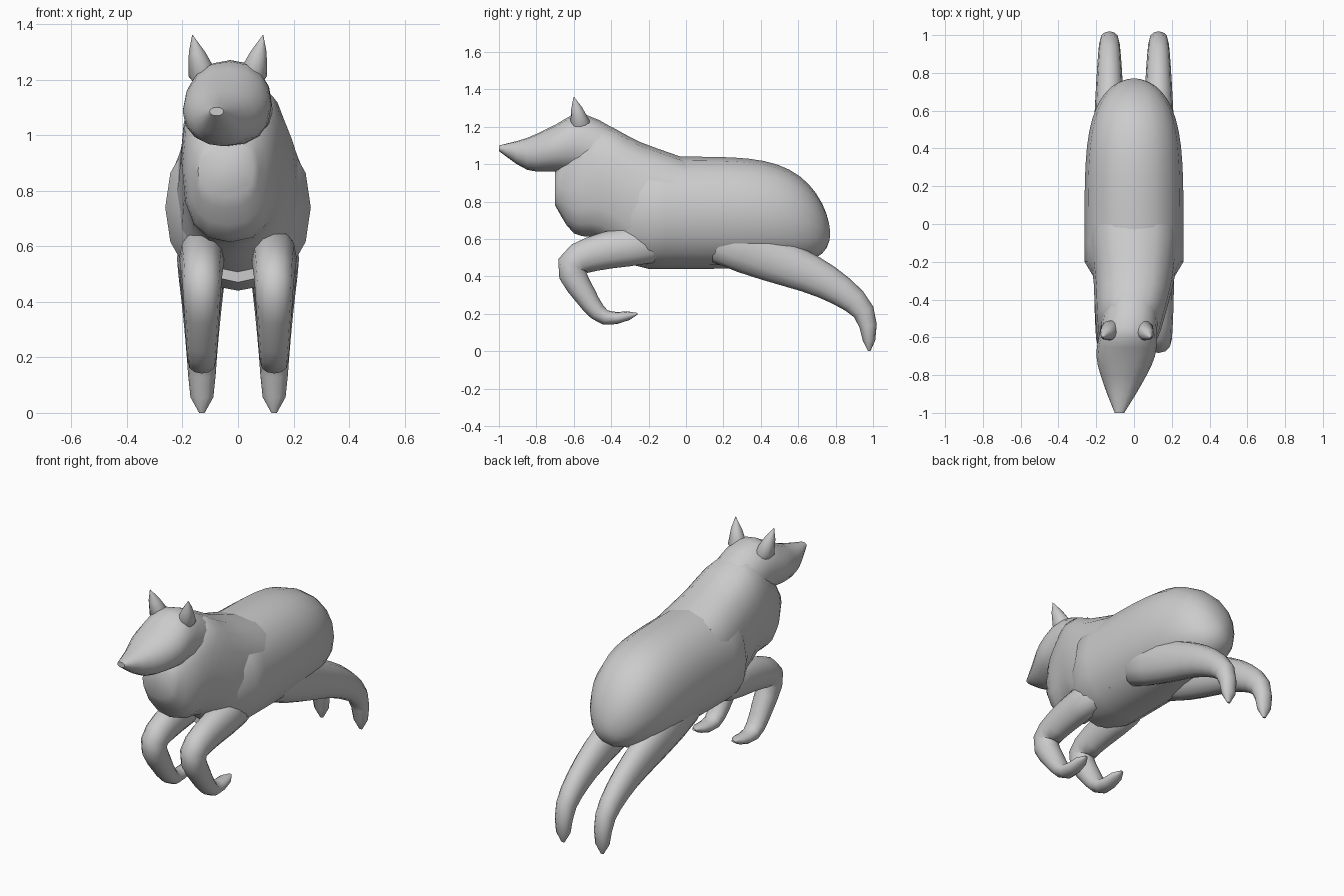
import bpy, bmesh, math
from mathutils import Vector

default_cube = bpy.data.objects.get("Cube")
if default_cube:
    bpy.data.objects.remove(default_cube, do_unlink=True)

# One coat colour for the whole animal
coat = bpy.data.materials.new("plain_grey")
coat.use_nodes = True
coat.diffuse_color = (.6, .6, .6, 1)
coat.node_tree.nodes["Principled BSDF"].inputs["Base Color"].default_value = coat.diffuse_color


def smooth_rows(rows, steps=3):
    """Resample a few control rows along a smooth curve through them."""
    rows = [Vector(row) for row in rows]
    result = []
    for i in range(len(rows) - 1):
        start, end = rows[i], rows[i + 1]
        before = rows[max(i - 1, 0)]
        after = rows[min(i + 2, len(rows) - 1)]
        for step in range(steps):
            t = step / steps
            leave, arrive = (end - before) / 2, (after - start) / 2
            hermite = t * t * (3 - 2 * t)
            result.append(start.lerp(end, hermite)
                          + leave * t * (1 - t) ** 2
                          - arrive * t * t * (1 - t))
    return result + [rows[-1]]


def rounded(value, power):
    return math.copysign(abs(value) ** power, value)


def skin(name, rings, sides, boxy):
    """Join rings of (centre, up direction, half width, half height)."""
    bm = bmesh.new()
    loops = []
    for centre, up, width, height in rings:
        loop = []
        for k in range(sides):
            angle = math.tau * k / sides
            across = Vector((width * rounded(math.cos(angle), boxy), 0, 0))
            upward = up * height * rounded(math.sin(angle), boxy)
            loop.append(bm.verts.new(centre + across + upward))
        loops.append(loop)
    for near, far in zip(loops, loops[1:]):
        for k in range(sides):
            bm.faces.new((near[k - 1], near[k], far[k], far[k - 1]))
    bm.faces.new(loops[0])
    bm.faces.new(loops[-1])
    bmesh.ops.recalc_face_normals(bm, faces=bm.faces)
    mesh = bpy.data.meshes.new(name)
    bm.to_mesh(mesh)
    bm.free()
    mesh.materials.append(coat)
    part = bpy.data.objects.new(name, mesh)
    bpy.context.collection.objects.link(part)
    bpy.ops.object.select_all(action="DESELECT")
    part.select_set(True)
    bpy.context.view_layer.objects.active = part
    bpy.ops.object.shade_smooth_by_angle(angle=math.radians(50))


def trunk(name, stations, boxy):
    """Upright sections from (y, top, bottom, half width), leaning sideways."""
    upright = Vector((0, 0, 1))
    rings = []
    for y, top, bottom, width in smooth_rows(stations):
        lean = (y + .3) * .11 if y < -.3 else 0
        centre = Vector((lean, y, (top + bottom) / 2))
        rings.append((centre, upright, width, (top - bottom) / 2))
    skin(name, rings, sides=16, boxy=boxy)


def limb(name, path, thick, thin, wide, narrow):
    """Tapering limb with rounded ends whose sections turn with its path."""
    points = smooth_rows(path)
    last = len(points) - 1
    rings = []
    for i, point in enumerate(points):
        along = points[min(i + 1, last)] - points[max(i - 1, 0)]
        up = Vector((0, -along.z, along.y)).normalized()
        t = i / last
        closing = max(math.sqrt(1 - abs(2 * t - 1) ** 10), .25)
        width = wide + (narrow - wide) * t
        height = thick + (thin - thick) * t
        rings.append((point, up, width * closing, height * closing))
    skin(name, rings, sides=12, boxy=.95)


# Torso: tucked under the neck, level back, rounded and drooping rump
upright = Vector((0, 0, 1))
torso_rings = [(Vector((0, -.32, .72)), upright, .19, .25)]
torso_front, torso_length, torso_steps = -.2, .97, 16
for step in range(torso_steps + 1):
    t = math.sin(math.pi / 2 * step / torso_steps)
    fullness = max(math.sqrt(1 - t ** 5), .05)
    centre = Vector((0, torso_front + torso_length * t, .74 - .11 * t ** 6))
    torso_rings.append((centre, upright, .262 * fullness, .3 * fullness))
skin("torso", torso_rings, sides=16, boxy=.92)

# Deep chest and thick neck
trunk("chest_and_neck", [
    (-.7, .96, .78, .1),
    (-.6, 1.1, .63, .16),
    (-.45, 1.21, .6, .19),
    (-.25, 1.12, .47, .22),
    (0, 1.03, .45, .25),
], boxy=.8)

# Head with a tapering muzzle, turned a little aside
trunk("head", [
    (-1, 1.1, 1.07, .025),
    (-.85, 1.14, .97, .1),
    (-.7, 1.21, .96, .155),
    (-.55, 1.27, .94, .15),
    (-.3, 1.14, .8, .14),
], boxy=.92)

# Paired parts
head_middle = -.037
for side, label in ((1, "left"), (-1, "right")):
    # Pointed ear, flaring outwards from a broad root
    ear_base = Vector((head_middle + side * .07, -.55, 1.15))
    ear_tip = Vector((head_middle + side * .127, -.6, 1.36))
    limb(label + "_ear", [ear_base, ear_tip],
         thick=.08, thin=.005, wide=.08, narrow=.005)

    # Front leg folded back under the chest
    front_path = [(-.1, .58), (-.42, .54), (-.61, .46),
                  (-.54, .3), (-.43, .18), (-.26, .2)]
    limb(label + "_front_leg", [(side * .13, y, z) for y, z in front_path],
         thick=.12, thin=.02, wide=.09, narrow=.04)

    # Hind leg stretched out behind
    hind_path = [(.1, .64), (.45, .5), (.75, .37), (.95, .21), (.98, 0)]
    limb(label + "_hind_leg", [(side * .13, y, z) for y, z in hind_path],
         thick=.16, thin=.025, wide=.1, narrow=.04)
